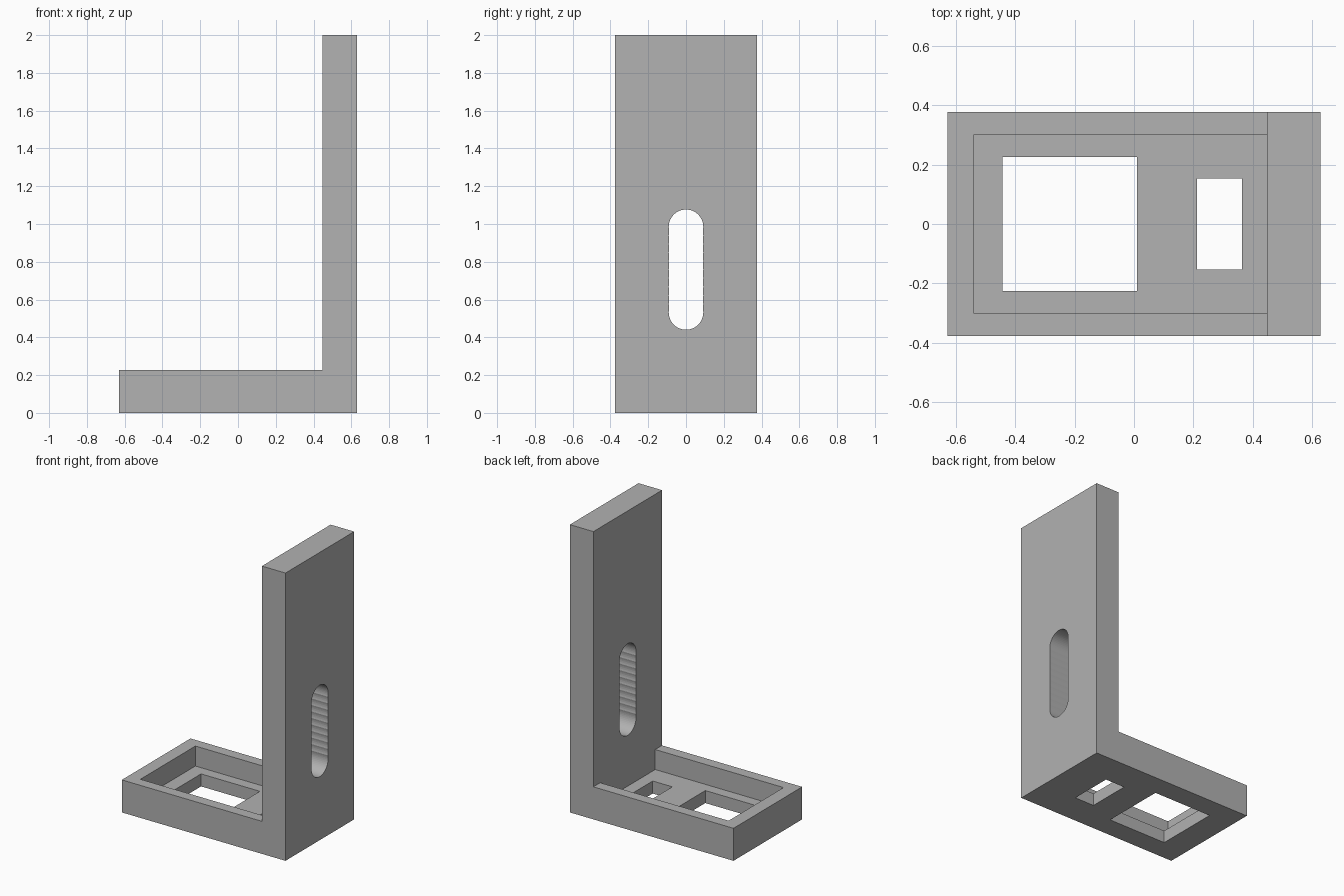
import bpy, bmesh
from math import sin, cos, asin, pi
from mathutils import Vector

if "Cube" in bpy.data.objects:
    bpy.data.objects.remove(bpy.data.objects["Cube"], do_unlink=True)

# Main sizes
X0, X1 = -0.629, 0.629      # toe and back of the bracket
UPRIGHT_X = 0.448           # inner face of the upright
HALF_W = 0.377
HEIGHT, BASE_H, FLOOR_H = 2.0, 0.226, 0.087

grey = bpy.data.materials.new("grey")
grey.use_nodes = True
colour = (0.445, 0.445, 0.445, 1)
grey.diffuse_color = colour
grey.node_tree.nodes["Principled BSDF"].inputs["Base Color"].default_value = colour


def prism(name, outline, direction):
    """Extrude a closed outline of 3D points along a direction."""
    bm = bmesh.new()
    face = bm.faces.new([bm.verts.new(p) for p in outline])
    moved = bmesh.ops.extrude_face_region(bm, geom=[face])["geom"]
    verts = [g for g in moved if isinstance(g, bmesh.types.BMVert)]
    bmesh.ops.translate(bm, verts=verts, vec=Vector(direction))
    bmesh.ops.recalc_face_normals(bm, faces=bm.faces)
    mesh = bpy.data.meshes.new(name)
    bm.to_mesh(mesh)
    bm.free()
    mesh.materials.append(grey)
    obj = bpy.data.objects.new(name, mesh)
    bpy.context.collection.objects.link(obj)
    return obj


def box(name, x0, x1, half_y, z0, z1):
    corners = [(x0, -half_y, z0), (x1, -half_y, z0), (x1, half_y, z0), (x0, half_y, z0)]
    return prism(name, corners, (0, 0, z1 - z0))


def cut(target, cutter):
    """Subtract the cutter for good, then remove it."""
    cutter.hide_render = True
    mod = target.modifiers.new("cut", "BOOLEAN")
    mod.operation, mod.solver, mod.object = "DIFFERENCE", "EXACT", cutter
    bpy.context.view_layer.objects.active = target
    bpy.ops.object.modifier_apply(modifier=mod.name)
    bpy.data.objects.remove(cutter, do_unlink=True)


def slot_outline(x, z_first, radius, step, count, segments=16):
    """Outline of a row of overlapping drilled holes, with scalloped sides."""
    meet = asin(step / 2 / radius)
    side = []
    for k in range(count):
        start = -pi / 2 if k == 0 else -meet
        end = pi / 2 if k == count - 1 else meet
        n = segments if k in (0, count - 1) else 4
        for i in range(n + 1):
            if k and i == 0:
                continue        # shared with the hole below
            a = start + (end - start) * i / n
            side.append((radius * cos(a), z_first + k * step + radius * sin(a)))
    other = [(-y, z) for y, z in reversed(side[1:-1])]
    return [(x, y, z) for y, z in side + other]


# L-shaped body
profile = [(X0, 0), (X1, 0), (X1, HEIGHT), (UPRIGHT_X, HEIGHT),
           (UPRIGHT_X, BASE_H), (X0, BASE_H)]
bracket = prism("bracket", [(x, -HALF_W, z) for x, z in profile], (0, 2 * HALF_W, 0))

# Sunken tray in the foot, with a square and a narrow window through its floor
cut(bracket, box("tray_cutter", -0.539, UPRIGHT_X, 0.302, FLOOR_H, 0.5))
cut(bracket, box("square_window_cutter", -0.443, 0.010, 0.2265, -0.1, 0.15))
cut(bracket, box("narrow_window_cutter", 0.212, 0.363, 0.153, -0.1, 0.15))

# Scalloped slot through the upright
cut(bracket, prism("slot_cutter", slot_outline(0.3, 0.532, 0.0915, 0.0453, 11), (0.5, 0, 0)))
